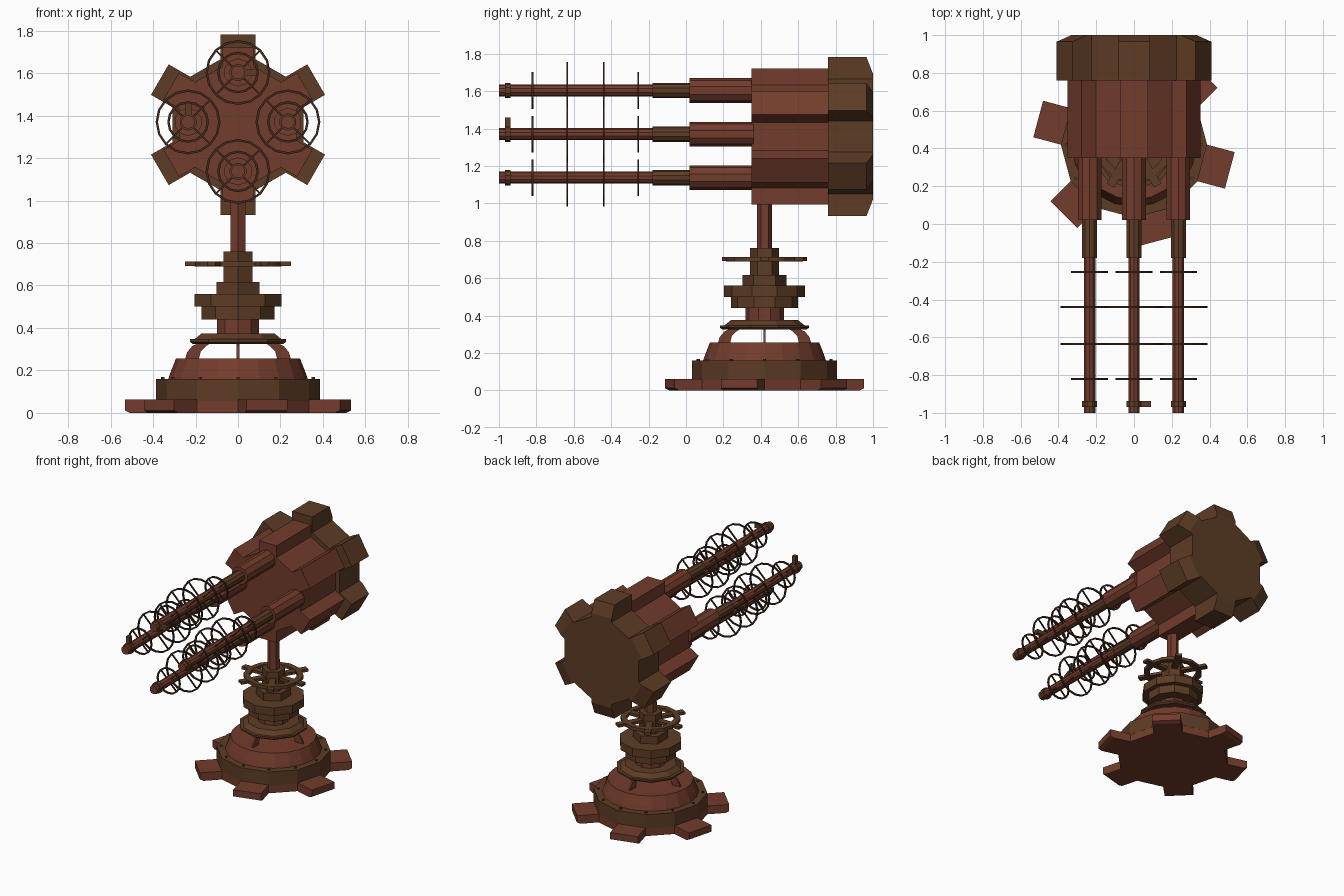
import bpy, bmesh
from math import sin, cos, pi, radians

if "Cube" in bpy.data.objects:
    bpy.data.objects.remove(bpy.data.objects["Cube"])


def material(name, rgb):
    m = bpy.data.materials.new(name)
    m.diffuse_color = (*rgb, 1)
    m.use_nodes = True
    m.node_tree.nodes["Principled BSDF"].inputs["Base Color"].default_value = m.diffuse_color
    return m


RED = material("rust_red", (0.17, 0.045, 0.025))
BROWN = material("bronze_brown", (0.11, 0.045, 0.018))
DARK = material("dark_wire", (0.05, 0.022, 0.012))


# frames map local (u, v, height) to world coordinates
def base_frame(u, v, h):
    return (u, v + 0.42, h)


def gun_frame(cx, cz):
    return lambda u, v, h: (cx + u, h, cz + v)


def part(name, mat, frame, lofts):
    """One object from lofts: (list of loops, closed ring or capped solid)."""
    bm = bmesh.new()
    for loops, closed in lofts:
        rows = [[bm.verts.new(frame(*p)) for p in loop] for loop in loops]
        n = len(rows[0])
        pairs = list(zip(rows, rows[1:]))
        if closed:
            pairs.append((rows[-1], rows[0]))
        else:
            bm.faces.new(rows[0])
            bm.faces.new(rows[-1])
        for a, b in pairs:
            for i in range(n):
                j = (i + 1) % n
                bm.faces.new((a[i], a[j], b[j], b[i]))
    bmesh.ops.recalc_face_normals(bm, faces=bm.faces)
    me = bpy.data.meshes.new(name)
    bm.to_mesh(me)
    bm.free()
    me.materials.append(mat)
    ob = bpy.data.objects.new(name, me)
    bpy.context.collection.objects.link(ob)
    return ob


def circle(r, h, n, phase=90):
    return [(r * cos(radians(phase) + 2 * pi * i / n),
             r * sin(radians(phase) + 2 * pi * i / n), h) for i in range(n)]


def solid(profile, n, phase=90):
    return ([circle(r, h, n, phase) for r, h in profile], False)


def annulus(r0, r1, h0, h1, n, phase=90):
    prof = ((r0, h0), (r1, h0), (r1, h1), (r0, h1))
    return ([circle(r, h, n, phase) for r, h in prof], True)


def bar(angle, r0, r1, width, h0, h1):
    c, s, w = cos(radians(angle)), sin(radians(angle)), width / 2
    return ([[(r * c - q * s, r * s + q * c, h)
              for q, h in ((-w, h0), (w, h0), (w, h1), (-w, h1))]
             for r in (r0, r1)], False)


def gear(sections, body, half, phase):
    """Twelve-sided body with six square teeth; sections are (tip radius, height)."""
    loops = []
    for tip, h in sections:
        loop = []
        for k in range(6):
            a = radians(phase + 60 * k)
            c, s = cos(a), sin(a)
            for r, q in ((body, -half), (tip, -half), (tip, half), (body, half)):
                loop.append((r * c - q * s, r * s + q * c, h))
        loops.append(loop)
    return (loops, False)


# ---- pedestal ----
part("toothed_foot", RED, base_frame,
     [gear([(0.50, 0), (0.525, 0.012), (0.525, 0.062)], 0.373, 0.1, -15)])
part("base_ring", BROWN, base_frame, [solid([(0.387, 0.055), (0.387, 0.16)], 12, 0)])
part("base_bolts", BROWN, base_frame, [
    ([[(0.355 * cos(pi * i / 6) + u, 0.355 * sin(pi * i / 6) + v, h)
       for u, v, _ in circle(0.009, 0, 6)] for h in (0.155, 0.169)], False)
    for i in range(12)])
part("base_dome", RED, base_frame,
     [solid([(0.33, 0.155), (0.318, 0.19), (0.292, 0.257)], 20)])

# four thin arched ribs that carry the collar
rib_shape = ((0.25, 0.25), (0.24, 0.285), (0.215, 0.315), (0.17, 0.335),
             (0.12, 0.335), (0.15, 0.315), (0.175, 0.29), (0.185, 0.25))
ribs = []
for k in range(4):
    c, s = cos(k * pi / 2), sin(k * pi / 2)
    ribs.append(([[(r * c - q * s, r * s + q * c, h) for r, h in rib_shape]
                  for q in (-0.006, 0.006)], False))
part("arched_ribs", RED, base_frame, ribs)

part("collar", BROWN, base_frame,
     [solid([(0.225, 0.325), (0.238, 0.335), (0.238, 0.347), (0.215, 0.347),
             (0.18, 0.375)], 10)])
part("neck", RED, base_frame, [solid([(0.103, 0.37), (0.103, 0.445)], 10)])
part("lower_disc", BROWN, base_frame, [solid([(0.18, 0.44), (0.18, 0.5)], 10)])
part("upper_disc", BROWN, base_frame, [solid([(0.216, 0.5), (0.216, 0.56)], 10)])
part("hex_nut", BROWN, base_frame, [solid([(0.118, 0.555), (0.118, 0.617)], 6)])
part("hex_column", BROWN, base_frame, [solid([(0.078, 0.61), (0.078, 0.76)], 6)])
part("post", RED, base_frame, [solid([(0.04, 0.75), (0.04, 1.1)], 6)])

# spoked hand wheel
part("hand_wheel", BROWN, base_frame,
     [annulus(0.165, 0.205, 0.69, 0.714, 12, 0)]
     + [bar(60 * k, 0.05, 0.25, 0.045, 0.692, 0.712) for k in range(6)])

# ---- gun housing ----
housing = gun_frame(0, 1.357)
part("gun_housing", RED, housing, [gear([(0.363, 0.35), (0.363, 0.77)], 0.275, 0.073, 90)])
part("rear_flange", BROWN, housing,
     [gear([(0.425, 0.76), (0.425, 0.965), (0.335, 1.0)], 0.308, 0.083, 90)])

# ---- four barrels with wire hoops ----
for label, x, z in (("top", 0, 1.603), ("bottom", 0, 1.137),
                    ("left", -0.235, 1.37), ("right", 0.235, 1.37)):
    f = gun_frame(x, z)
    part(label + "_sleeve", RED, f, [solid([(0.066, 0.02), (0.066, 0.36)], 10)])
    part(label + "_inner_sleeve", BROWN, f, [solid([(0.041, -0.18), (0.041, 0.03)], 10)])
    part(label + "_barrel", RED, f, [solid([(0.032, -1.0), (0.032, -0.17)], 10)])
    muzzle = [annulus(0.028, 0.041, -0.968, -0.938, 10)]
    if label in ("top", "left"):
        # small front sight
        muzzle.append(bar(0 if label == "top" else 90, 0.03, 0.09, 0.03, -0.968, -0.938))
    part(label + "_muzzle_ring", BROWN, f, muzzle)
    hoops = []
    for y, r in ((-0.82, 0.098), (-0.635, 0.153), (-0.44, 0.153), (-0.255, 0.098)):
        hoops.append(annulus(r - 0.011, r, y - 0.005, y + 0.005, 16))
        hoops += [bar(a, 0.025, r - 0.005, 0.009, y - 0.004, y + 0.004)
                  for a in (45, 135, 225, 315)]
    part(label + "_hoops", DARK, f, hoops)
